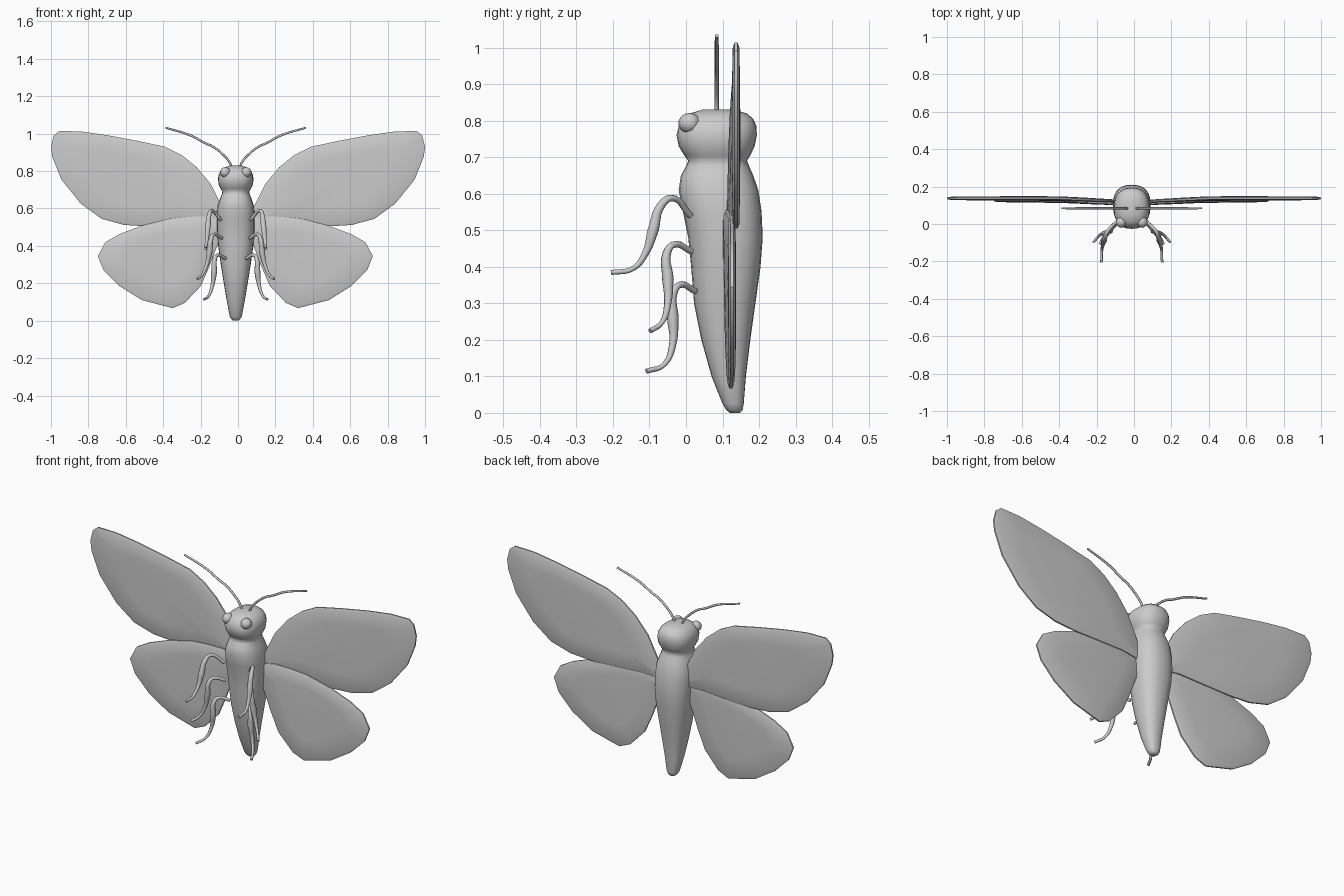
import bpy, bmesh, math

if "Cube" in bpy.data.objects:
    bpy.data.objects.remove(bpy.data.objects["Cube"])

CX = -0.012   # body axis


def finish(name, bm, angle=40):
    bmesh.ops.recalc_face_normals(bm, faces=bm.faces)
    me = bpy.data.meshes.new(name)
    bm.to_mesh(me)
    bm.free()
    ob = bpy.data.objects.new(name, me)
    bpy.context.collection.objects.link(ob)
    shade(ob, angle)
    return ob


def shade(ob, angle):
    bpy.ops.object.select_all(action='DESELECT')
    ob.select_set(True)
    bpy.context.view_layer.objects.active = ob
    bpy.ops.object.shade_smooth_by_angle(angle=math.radians(angle))


def bridge(bm, a, b):
    n = len(a)
    for i in range(n):
        bm.faces.new((a[i], a[(i + 1) % n], b[(i + 1) % n], b[i]))


# Head, thorax and abdomen: one loft of rounded-square rings
def body(name, rings, n=24, power=2.4):
    bm = bmesh.new()
    prev = first = None
    for z, y0, y1, hw in rings:
        ring = []
        for i in range(n):
            t = 2 * math.pi * i / n
            c, s = math.cos(t), math.sin(t)
            px = math.copysign(abs(c) ** (2 / power), c) * hw
            py = math.copysign(abs(s) ** (2 / power), s) * (y1 - y0) / 2
            ring.append(bm.verts.new((CX + px, (y0 + y1) / 2 + py, z)))
        if prev:
            bridge(bm, prev, ring)
        else:
            first = ring
        prev = ring
    bm.faces.new(first)
    bm.faces.new(prev)
    return finish(name, bm, 60)


# z, front y, back y, half width
body("body", [
    (0.0, 0.12, 0.148, 0.014), (0.008, 0.11, 0.155, 0.024), (0.025, 0.10, 0.158, 0.033),
    (0.10, 0.07, 0.164, 0.047), (0.20, 0.042, 0.176, 0.064), (0.30, 0.022, 0.19, 0.08),
    (0.40, 0.014, 0.204, 0.094), (0.48, 0.006, 0.21, 0.10), (0.55, -0.008, 0.207, 0.101),
    (0.61, -0.02, 0.198, 0.098), (0.65, -0.014, 0.184, 0.085), (0.675, 0.0, 0.173, 0.075),
    (0.69, 0.006, 0.167, 0.072), (0.705, -0.005, 0.176, 0.081), (0.73, -0.02, 0.188, 0.092),
    (0.76, -0.026, 0.194, 0.095), (0.785, -0.02, 0.193, 0.09), (0.805, -0.008, 0.184, 0.078),
    (0.82, 0.012, 0.166, 0.06), (0.83, 0.045, 0.13, 0.03)])


# Wing: flat lens from an outline (x, z), bending forward at the root
def wing(name, outline, side, x0, y0):
    bm = bmesh.new()
    cx = sum(p[0] for p in outline) / len(outline)
    cz = sum(p[1] for p in outline) / len(outline)

    def vert(x, z, off):
        y = y0 - 0.02 * max(0, 1 - x / 0.4)
        return bm.verts.new((x0 + side * x, y + off, z))

    rims = []
    for sgn in (-1, 1):
        prev = None
        for s, th in ((1, 0.004), (0.95, 0.009), (0.6, 0.011)):
            ring = [vert(cx + (x - cx) * s, cz + (z - cz) * s, sgn * th) for x, z in outline]
            if prev:
                bridge(bm, prev, ring)
            else:
                rims.append(ring)
            prev = ring
        mid = vert(cx, cz, sgn * 0.012)
        for i in range(len(prev)):
            bm.faces.new((prev[i], prev[(i + 1) % len(prev)], mid))
    bridge(bm, *rims)
    return finish(name, bm, 35)


# Tapered tube through points
def tube(name, pts, radii):
    cu = bpy.data.curves.new(name, 'CURVE')
    cu.dimensions = '3D'
    cu.bevel_depth = 1
    cu.bevel_resolution = 2
    cu.resolution_u = 6
    cu.use_fill_caps = True
    sp = cu.splines.new('BEZIER')
    sp.bezier_points.add(len(pts) - 1)
    for bp, p, r in zip(sp.bezier_points, pts, radii):
        bp.co = p
        bp.radius = r
        bp.handle_left_type = bp.handle_right_type = 'AUTO'
    ob = bpy.data.objects.new(name, cu)
    bpy.context.collection.objects.link(ob)
    bpy.ops.object.select_all(action='DESELECT')
    ob.select_set(True)
    bpy.context.view_layer.objects.active = ob
    bpy.ops.object.convert(target='MESH')
    shade(bpy.context.object, 50)


FORE = [(0.06, 0.53), (0.09, 0.62), (0.145, 0.73), (0.22, 0.82), (0.30, 0.885), (0.39, 0.93),
        (0.54, 0.962), (0.70, 0.992), (0.84, 1.012), (0.955, 1.014), (0.985, 0.99), (1.0, 0.93),
        (0.993, 0.875), (0.945, 0.755), (0.84, 0.625), (0.73, 0.545), (0.61, 0.512),
        (0.48, 0.504), (0.33, 0.508), (0.18, 0.515), (0.08, 0.505)]
HIND = [(0.06, 0.54), (0.16, 0.558), (0.25, 0.555), (0.35, 0.545), (0.50, 0.508), (0.62, 0.463),
        (0.695, 0.42), (0.735, 0.345), (0.705, 0.27), (0.62, 0.185), (0.50, 0.11), (0.335, 0.067),
        (0.27, 0.095), (0.185, 0.185), (0.14, 0.287), (0.105, 0.38), (0.06, 0.48)]

# Leg paths as (outward x, y, z), from hip to foot
LEGS = {
    "front_leg": [(0.08, 0.012, 0.54), (0.13, -0.04, 0.588), (0.142, -0.07, 0.565),
                  (0.149, -0.09, 0.50), (0.155, -0.112, 0.435), (0.16, -0.145, 0.395), (0.162, -0.205, 0.384)],
    "middle_leg": [(0.075, 0.015, 0.442), (0.12, -0.035, 0.46), (0.132, -0.053, 0.435),
                   (0.14, -0.05, 0.37), (0.155, -0.05, 0.30), (0.178, -0.066, 0.247), (0.205, -0.098, 0.224)],
    "hind_leg": [(0.055, 0.025, 0.333), (0.10, -0.018, 0.35), (0.113, -0.036, 0.325),
                 (0.116, -0.036, 0.26), (0.125, -0.036, 0.19), (0.145, -0.06, 0.132), (0.17, -0.108, 0.114)],
}
LEG_R = [0.009, 0.009, 0.012, 0.016, 0.010, 0.007, 0.007]
ANTENNA = [(0.02, 0.815), (0.035, 0.85), (0.07, 0.89), (0.13, 0.935), (0.155, 0.945), (0.24, 0.99), (0.375, 1.032)]

for side, tag in ((-1, "left"), (1, "right")):
    wing(f"forewing_{tag}", FORE, side, 0, 0.137)
    wing(f"hindwing_{tag}", HIND, side, -0.014, 0.126)
    for leg, path in LEGS.items():
        tube(f"{leg}_{tag}", [(CX + side * x, y, z) for x, y, z in path], LEG_R)
    tube(f"antenna_{tag}", [(CX + side * x, 0.084, z) for x, z in ANTENNA], [0.006] * 6 + [0.005])
    # Eye
    bpy.ops.mesh.primitive_uv_sphere_add(segments=10, ring_count=7, radius=1,
                                         location=(CX + side * 0.056, 0.01, 0.793))
    eye = bpy.context.object
    eye.name = f"eye_{tag}"
    eye.scale = (0.029, 0.031, 0.028)
    bpy.ops.object.transform_apply(location=False, rotation=False, scale=True)
    shade(eye, 50)
